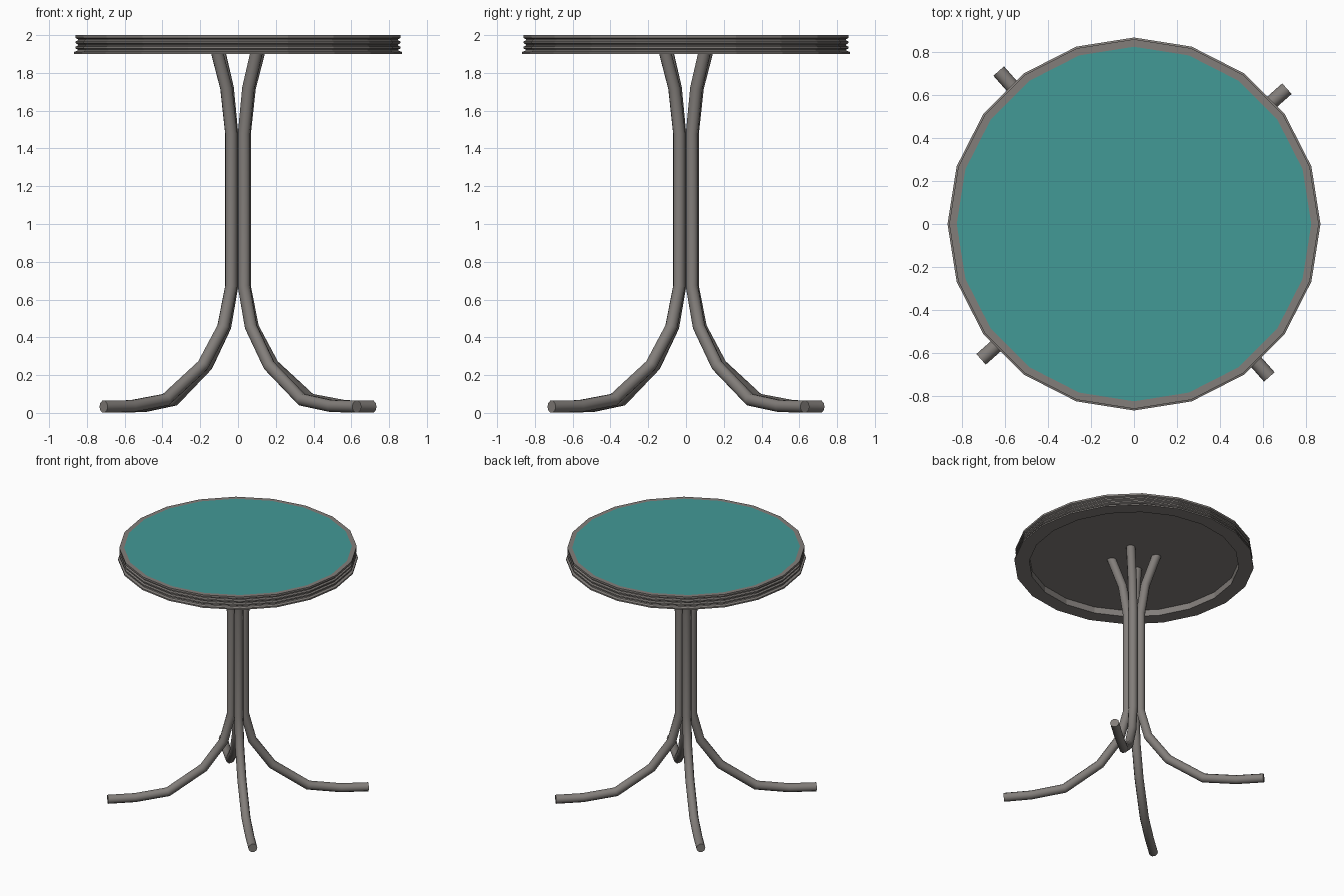
import bpy, bmesh, math
from mathutils import Vector, Matrix

if "Cube" in bpy.data.objects:
    bpy.data.objects.remove(bpy.data.objects["Cube"])

SIDES = 20          # table top facets
TUBE = 10           # leg tube facets
R = 0.033           # leg tube radius


def material(name, rgb):
    m = bpy.data.materials.new(name)
    m.diffuse_color = (*rgb, 1)
    m.use_nodes = True
    m.node_tree.nodes["Principled BSDF"].inputs["Base Color"].default_value = m.diffuse_color
    return m


metal = material("warm grey metal", (0.225, 0.208, 0.195))
teal = material("teal top", (0.055, 0.32, 0.305))


def finish(bm, name, mat):
    bmesh.ops.recalc_face_normals(bm, faces=bm.faces)
    me = bpy.data.meshes.new(name)
    bm.to_mesh(me)
    bm.free()
    me.materials.append(mat)
    ob = bpy.data.objects.new(name, me)
    bpy.context.collection.objects.link(ob)
    return ob


def bridge(bm, rings):
    for a, b in zip(rings, rings[1:]):
        n = len(a)
        for i in range(n):
            bm.faces.new((a[i], a[(i + 1) % n], b[(i + 1) % n], b[i]))


def lathe(name, profile, mat, cap_first, cap_last):
    bm = bmesh.new()
    rings = []
    for r, z in profile:
        rings.append([bm.verts.new((r * math.cos(math.tau * i / SIDES),
                                    r * math.sin(math.tau * i / SIDES), z))
                      for i in range(SIDES)])
    bridge(bm, rings)
    if cap_first:
        bm.faces.new(rings[0])
    if cap_last:
        bm.faces.new(rings[-1])
    return finish(bm, name, mat)


# Ribbed metal rim with the recessed underside
lathe("table_rim", [
    (0.825, 1.955), (0.825, 2.0), (0.86, 2.0), (0.86, 1.985), (0.848, 1.979), (0.848, 1.973),
    (0.859, 1.967), (0.859, 1.957), (0.848, 1.951), (0.848, 1.945),
    (0.859, 1.939), (0.859, 1.929), (0.848, 1.923), (0.850, 1.917),
    (0.868, 1.911), (0.868, 1.90), (0.76, 1.90), (0.76, 1.95)],
    metal, False, True)

# Teal inlay, flush with the rim
lathe("table_top", [(0.825, 1.955), (0.825, 2.0)], teal, True, True)

# Bent tube legs: (distance from axis, height)
path = [Vector(p) for p in [
    (0.95, 0.033), (0.75, 0.036), (0.51, 0.07), (0.25, 0.25), (0.104, 0.455),
    (0.048, 0.67), (0.048, 1.48), (0.083, 1.72), (0.163, 1.951)]]


def leg(name, angle):
    bm = bmesh.new()
    rings = []
    for i, p in enumerate(path):
        d0 = (p - path[i - 1]).normalized() if i else None
        d1 = (path[i + 1] - p).normalized() if i < len(path) - 1 else None
        d0, d1 = d0 or d1, d1 or d0
        t = (d0 + d1).normalized()
        # mitred cross-section keeps the tube width constant
        n = Vector((-t.y, t.x)) * (R / t.dot(d1))
        if i == len(path) - 1:      # cut level against the underside
            n = Vector((-1, 0)) * R / t.y
        ring = []
        for k in range(TUBE):
            a = math.tau * (k + 0.5) / TUBE + math.pi / 2
            q = p + n * math.sin(a)
            ring.append(bm.verts.new((q.x, R * math.cos(a), max(q.y, 0))))
        rings.append(ring)
    bridge(bm, rings)
    bm.faces.new(rings[0])
    bm.faces.new(rings[-1])
    bm.transform(Matrix.Rotation(angle, 4, 'Z'))
    ob = finish(bm, name, metal)
    bpy.ops.object.select_all(action='DESELECT')
    ob.select_set(True)
    bpy.context.view_layer.objects.active = ob
    bpy.ops.object.shade_smooth_by_angle(angle=math.radians(40))


for k, side in enumerate(["back_right", "back_left", "front_left", "front_right"]):
    leg(side + "_leg", math.radians(41.5 + 90 * k))
